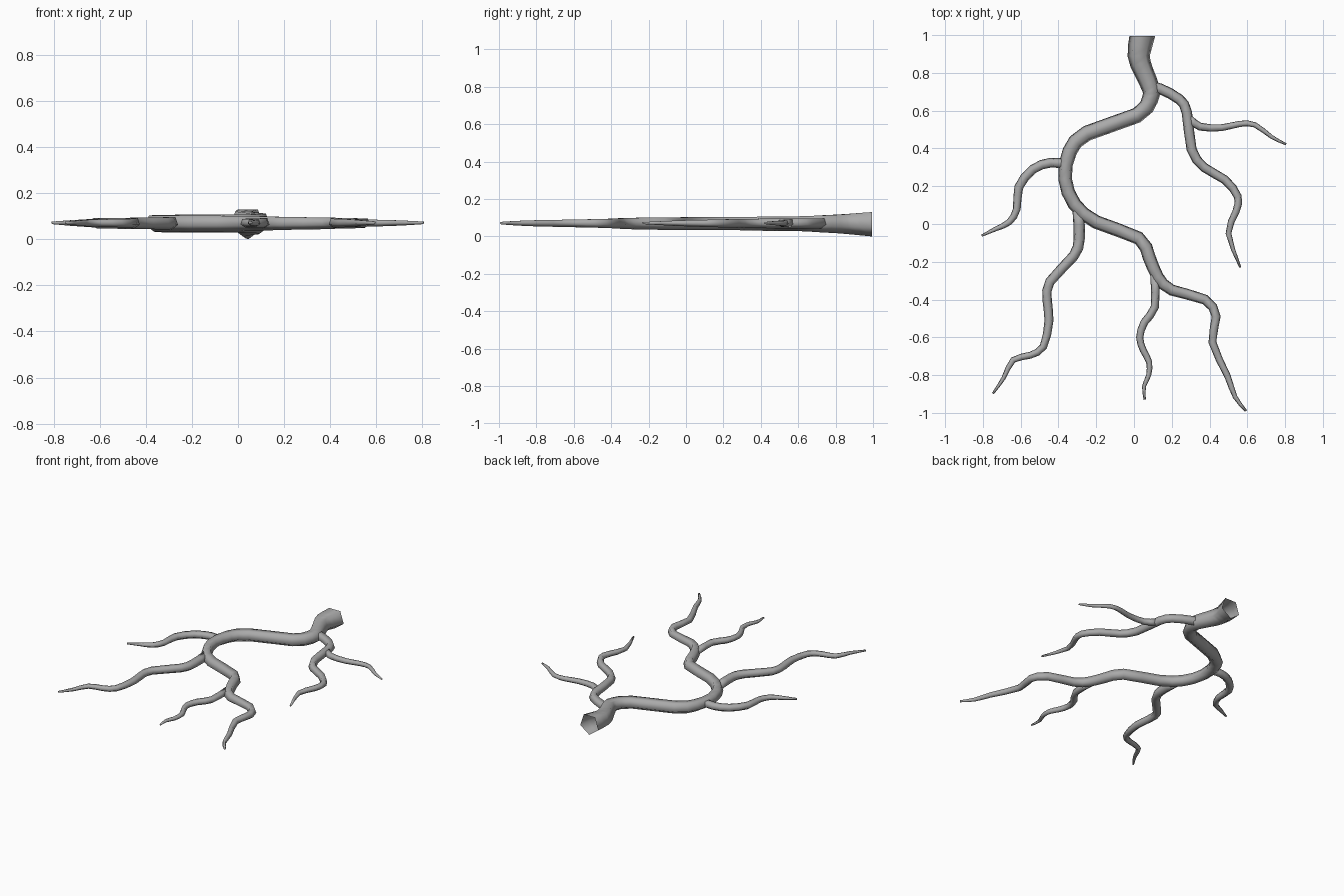
import bpy, bmesh, math
from mathutils import Vector

if "Cube" in bpy.data.objects:
    bpy.data.objects.remove(bpy.data.objects["Cube"])

SIDES = 5
MID_Z = 0.072

# Dark grey bark
bark = bpy.data.materials.new("dark_grey")
bark.diffuse_color = (0.4, 0.4, 0.4, 1)
bark.use_nodes = True
bark.node_tree.nodes["Principled BSDF"].inputs["Base Color"].default_value = bark.diffuse_color


def soften(pts):
    """Add one curved in-between point to every span (Catmull-Rom)."""
    p = [Vector(q) for q in pts]
    p = [2 * p[0] - p[1]] + p + [2 * p[-1] - p[-2]]
    out = []
    for a, b, c, d in zip(p, p[1:], p[2:], p[3:]):
        out += [b, (9 * (b + c) - a - d) / 16]
    return out + [p[-2]]


def root(name, pts, open_start=False):
    """Tapered five-sided tube through (x, y, radius) points in one plane."""
    bm = bmesh.new()
    pts = soften(pts)
    path = [Vector((q.x, q.y, MID_Z)) for q in pts]
    rings = []
    for i, p in enumerate(path):
        t = (path[min(i + 1, len(path) - 1)] - path[max(i - 1, 0)]).normalized()
        if i == 0 and open_start:
            t = Vector((0, -1, 0))          # square cut at the thick end
        side = Vector((-t.y, t.x, 0))
        ring = []
        for k in range(SIDES):              # flat on top, corner at the bottom
            ang = k * math.tau / SIDES - math.pi / 2
            ring.append(bm.verts.new(p + pts[i].z * (
                side * math.cos(ang) + Vector((0, 0, math.sin(ang))))))
        rings.append(ring)
    for r0, r1 in zip(rings, rings[1:]):
        for k in range(SIDES):
            n = (k + 1) % SIDES
            bm.faces.new((r0[k], r0[n], r1[n], r1[k]))
    bm.faces.new(rings[-1])
    if not open_start:
        bm.faces.new(rings[0][::-1])
    bm.normal_update()
    # make the walls face outwards
    bm.faces.ensure_lookup_table()
    f = bm.faces[0]
    bmesh.ops.recalc_face_normals(bm, faces=bm.faces)
    if f.normal.dot(f.calc_center_median() - (path[0] + path[1]) / 2) < 0:
        bmesh.ops.reverse_faces(bm, faces=bm.faces)
    me = bpy.data.meshes.new(name)
    bm.to_mesh(me)
    bm.free()
    for poly in me.polygons:
        poly.use_smooth = True
    me.materials.append(bark)
    ob = bpy.data.objects.new(name, me)
    bpy.context.collection.objects.link(ob)


# Main root, open at the thick end
root("main_root", [
    (.044, .995, .072), (.025, .89, .062), (.05, .81, .055), (.088, .72, .05),
    (.085, .66, .046), (.015, .575, .043), (-.25, .48, .043), (-.34, .385, .041),
    (-.365, .24, .038), (-.315, .105, .038), (-.2, .01, .038), (.025, -.075, .037),
    (.08, -.175, .036), (.125, -.28, .034), (.2, -.35, .031), (.375, -.4, .028),
    (.435, -.49, .025), (.415, -.625, .022), (.495, -.805, .018),
    (.535, -.915, .013), (.593, -.99, .007)], open_start=True)

# Upper right branch and its offshoot
root("upper_right_branch", [
    (.08, .73, .03), (.14, .715, .03), (.24, .66, .029), (.28, .59, .029),
    (.305, .395, .028), (.37, .3, .026), (.48, .235, .025), (.55, .145, .022),
    (.54, .065, .02), (.5, -.05, .016), (.563, -.23, .006)])
root("upper_right_offshoot", [
    (.29, .56, .023), (.35, .515, .022), (.465, .51, .019), (.56, .53, .017),
    (.64, .525, .015), (.73, .46, .011), (.805, .422, .006)])

# Left branch
root("left_branch", [
    (-.355, .315, .028), (-.44, .325, .027), (-.535, .29, .026), (-.61, .195, .025),
    (-.62, .08, .021), (-.66, .01, .018), (-.73, -.025, .013), (-.807, -.062, .006)])

# Lower left branch
root("lower_left_branch", [
    (-.295, .07, .032), (-.29, -.08, .031), (-.32, -.17, .029), (-.445, -.305, .027),
    (-.46, -.4, .026), (-.45, -.51, .025), (-.48, -.65, .021), (-.55, -.695, .019),
    (-.64, -.72, .017), (-.69, -.815, .012), (-.747, -.898, .006)])

# Lower middle branch
root("lower_middle_branch", [
    (.11, -.27, .025), (.11, -.44, .023), (.055, -.52, .022), (.03, -.6, .02),
    (.05, -.67, .019), (.08, -.73, .017), (.078, -.8, .014), (.053, -.86, .011),
    (.057, -.93, .006)])
